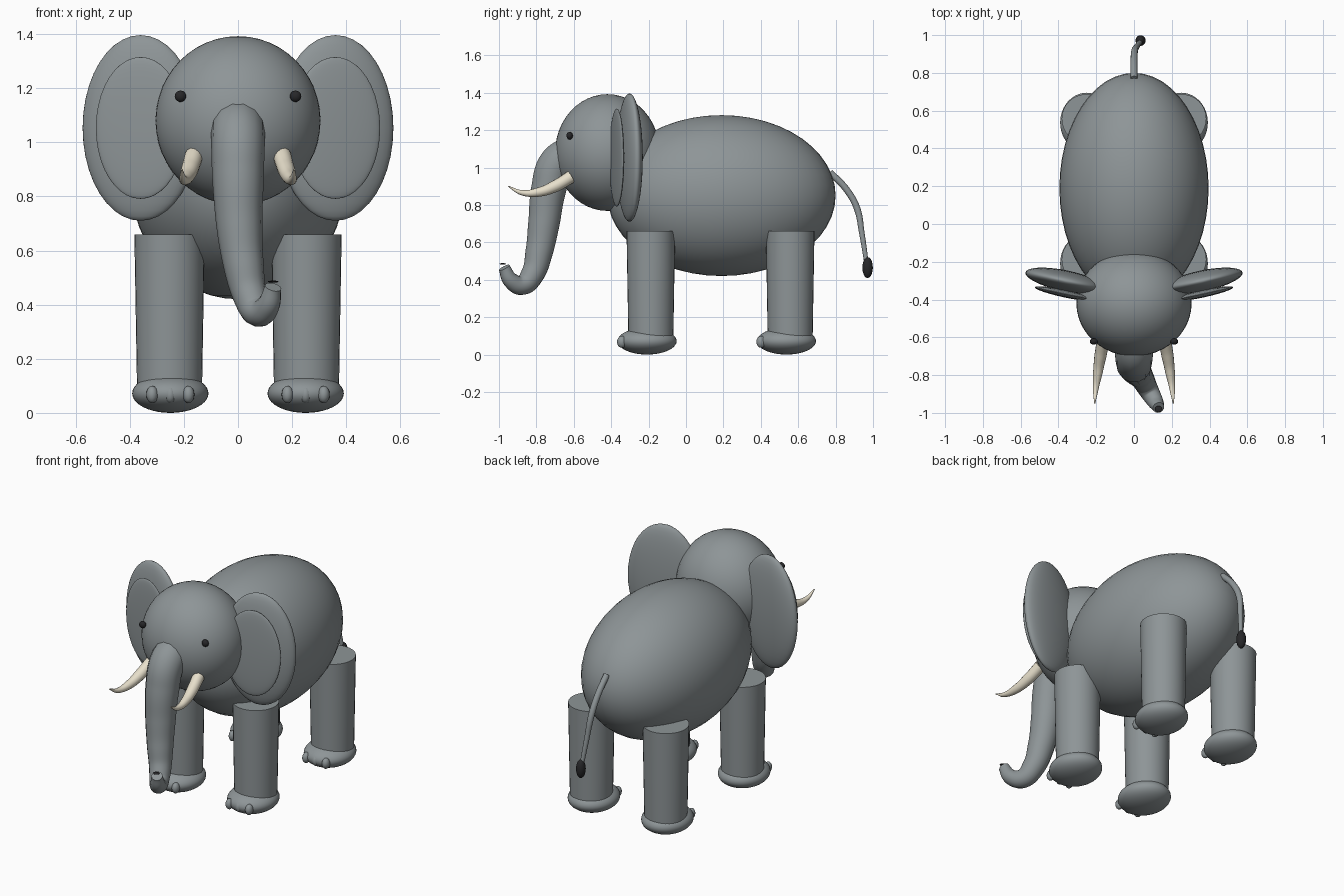
import bpy
import math

cube = bpy.data.objects.get("Cube")
if cube:
    bpy.data.objects.remove(cube, do_unlink=True)


def material(name, color):
    mat = bpy.data.materials.new(name)
    mat.use_nodes = True
    mat.diffuse_color = (*color, 1)
    mat.node_tree.nodes["Principled BSDF"].inputs["Base Color"].default_value = (*color, 1)
    return mat


grey = material("grey skin", (0.27, 0.30, 0.31))
ivory = material("ivory", (0.80, 0.74, 0.60))
black = material("black", (0.02, 0.02, 0.022))


def finish(name, mat):
    obj = bpy.context.object
    obj.name = name
    obj.data.name = name
    obj.data.materials.clear()
    obj.data.materials.append(mat)
    bpy.ops.object.shade_smooth_by_angle(angle=math.radians(40))
    return obj


def ellipsoid(name, center, radii, mat, turn=0, segments=40):
    bpy.ops.mesh.primitive_uv_sphere_add(segments=segments, ring_count=segments // 2,
                                         radius=1, location=center,
                                         rotation=(0, 0, math.radians(turn)))
    bpy.context.object.scale = radii
    bpy.ops.object.transform_apply(location=False, rotation=True, scale=True)
    return finish(name, mat)


def tube(name, path, mat):
    """Tapered tube through points given as (x, y, z, radius)."""
    curve = bpy.data.curves.new(name, "CURVE")
    curve.dimensions = "3D"
    curve.bevel_depth = 1
    curve.bevel_resolution = 5
    curve.resolution_u = 8
    curve.use_fill_caps = True
    spline = curve.splines.new("BEZIER")
    spline.bezier_points.add(len(path) - 1)
    for point, (x, y, z, r) in zip(spline.bezier_points, path):
        point.co = (x, y, z)
        point.radius = r
        point.handle_left_type = point.handle_right_type = "AUTO"
    obj = bpy.data.objects.new(name, curve)
    bpy.context.collection.objects.link(obj)
    bpy.ops.object.select_all(action="DESELECT")
    obj.select_set(True)
    bpy.context.view_layer.objects.active = obj
    bpy.ops.object.convert(target="MESH")
    return finish(name, mat)


# Body and head
ellipsoid("body", (0, 0.19, 0.85), (0.395, 0.61, 0.43), grey, segments=48)
ellipsoid("head", (0, -0.42, 1.08), (0.305, 0.28, 0.312), grey, segments=48)

# Trunk, curling forward and to the left at the tip
tube("trunk", [
    (0, -0.60, 1.08, 0.10),
    (0, -0.69, 1.02, 0.10),
    (0, -0.735, 0.88, 0.096),
    (0.005, -0.76, 0.70, 0.086),
    (0.02, -0.785, 0.55, 0.075),
    (0.045, -0.82, 0.43, 0.063),
    (0.075, -0.875, 0.372, 0.054),
    (0.11, -0.935, 0.395, 0.044),
    (0.13, -0.972, 0.465, 0.031),
], grey)
ellipsoid("nostril", (0.13, -0.98, 0.485), (0.02, 0.017, 0.004), black, segments=16)

# Tail and tuft
tube("tail", [
    (0, 0.77, 0.975, 0.018),
    (0, 0.86, 0.88, 0.018),
    (0.003, 0.915, 0.78, 0.018),
    (0.015, 0.94, 0.65, 0.015),
    (0.033, 0.965, 0.49, 0.012),
], grey)
ellipsoid("tail_tuft", (0.035, 0.971, 0.465), (0.027, 0.028, 0.056), black, segments=20)

for side, s in (("left", 1), ("right", -1)):
    # Ear with a raised inner disc
    ellipsoid(side + "_ear", (s * 0.36, -0.302, 1.053), (0.219, 0.056, 0.343), grey, s * 12)
    ellipsoid(side + "_inner_ear", (s * 0.36, -0.37, 1.053), (0.169, 0.02, 0.262), grey, s * 12)

    # Eye and tusk
    ellipsoid(side + "_eye", (s * 0.213, -0.622, 1.17), (0.021, 0.017, 0.021), black, segments=20)
    tube(side + "_tusk", [
        (s * 0.163, -0.615, 0.95, 0.034),
        (s * 0.178, -0.70, 0.90, 0.032),
        (s * 0.192, -0.79, 0.868, 0.025),
        (s * 0.203, -0.88, 0.866, 0.014),
        (s * 0.208, -0.95, 0.90, 0.003),
    ], ivory)

    # Legs, feet and toes
    for end, y in (("front", -0.188), ("back", 0.557)):
        name = side + "_" + end
        bpy.ops.mesh.primitive_cone_add(vertices=32, radius1=0.12, radius2=0.13, depth=0.58,
                                        location=(s * 0.253, y, 0.37))
        finish(name + "_leg", grey)
        ellipsoid(name + "_foot", (s * 0.25, y - 0.02, 0.072), (0.141, 0.158, 0.072), grey)
        for i in (-1, 0, 1):
            ellipsoid(f"{name}_toe_{i + 2}", (s * 0.25 + i * 0.067, y - 0.155, 0.068),
                      (0.022, 0.026, 0.032), grey, segments=16)
